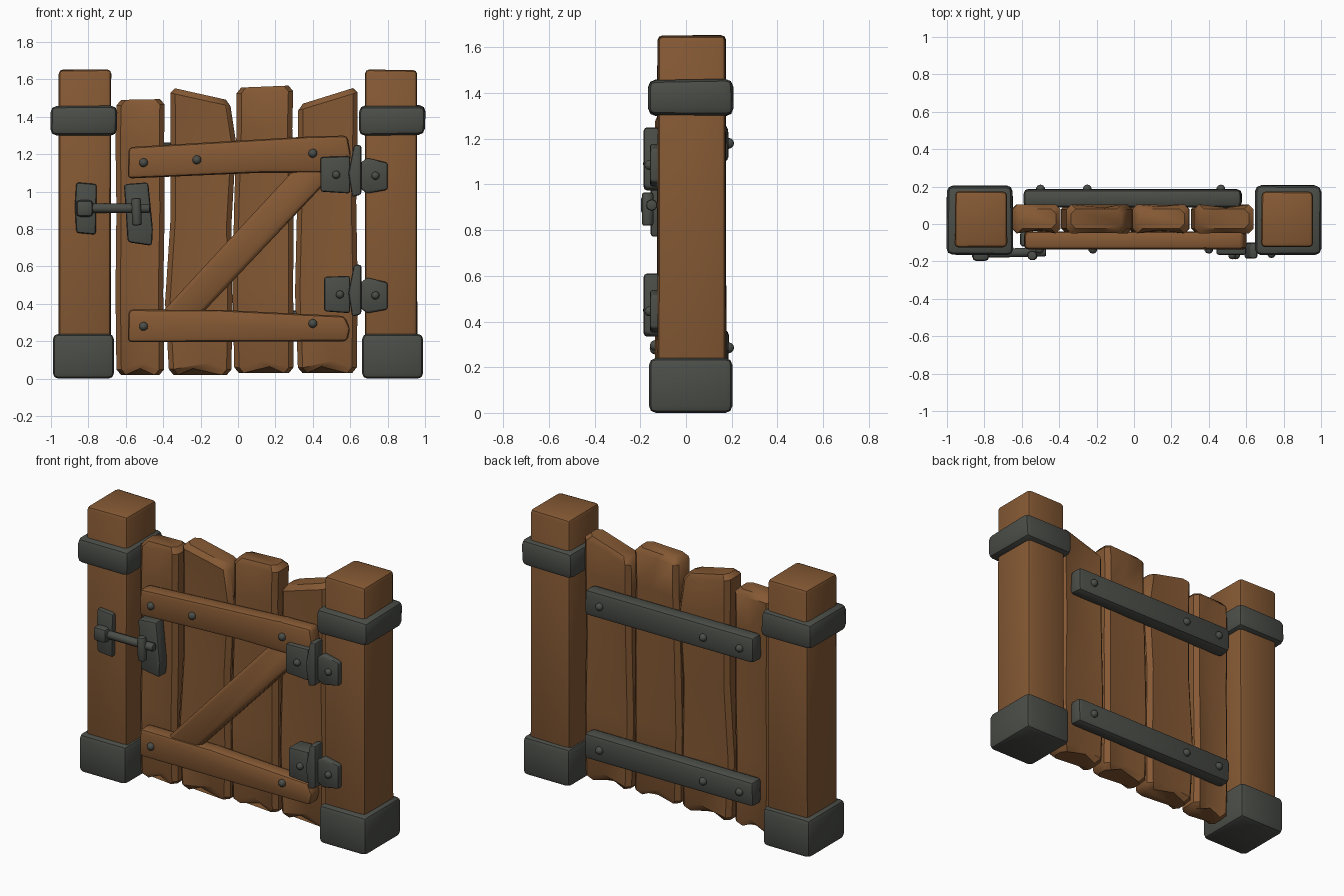
import bpy, bmesh, random
from mathutils import Matrix, Vector

random.seed(4)
cube = bpy.data.objects.get("Cube")
if cube:
    bpy.data.objects.remove(cube, do_unlink=True)


def material(name, rgb):
    m = bpy.data.materials.new(name)
    m.use_nodes = True
    m.diffuse_color = (*rgb, 1)
    m.node_tree.nodes["Principled BSDF"].inputs["Base Color"].default_value = (*rgb, 1)
    return m


wood = material("brown wood", (0.235, 0.10, 0.034))
iron = material("dark iron", (0.07, 0.075, 0.065))
parts = []


def finish(name, bm, mat):
    bmesh.ops.recalc_face_normals(bm, faces=bm.faces)
    mesh = bpy.data.meshes.new(name)
    bm.to_mesh(mesh)
    bm.free()
    mesh.materials.append(mat)
    ob = bpy.data.objects.new(name, mesh)
    bpy.context.scene.collection.objects.link(ob)
    parts.append(ob)
    return ob


def slab(name, outline, y0, y1, mat, bevel=0.02, wobble=0.0):
    """Extrude an x-z outline from y0 to y1 and round its edges."""
    bm = bmesh.new()
    rings = [[bm.verts.new((x, y, z)) for x, z in outline] for y in (y0, y1)]
    bm.faces.new(rings[0])
    bm.faces.new(rings[1])
    n = len(outline)
    for i in range(n):
        j = (i + 1) % n
        bm.faces.new((rings[0][i], rings[0][j], rings[1][j], rings[1][i]))
    for v in bm.verts:
        v.co += Vector([random.uniform(-wobble, wobble) for _ in range(3)])
    bmesh.ops.recalc_face_normals(bm, faces=bm.faces)
    bmesh.ops.bevel(bm, geom=bm.edges[:], offset=bevel, segments=2,
                    profile=0.5, affect='EDGES')
    return finish(name, bm, mat)


def box(name, x, y, z, mat, bevel=0.02, wobble=0.0):
    return slab(name, [(x[0], z[0]), (x[1], z[0]), (x[1], z[1]), (x[0], z[1])],
                y[0], y[1], mat, bevel, wobble)


def bolt(name, x, y, z, r=0.024):
    bm = bmesh.new()
    bmesh.ops.create_icosphere(bm, subdivisions=2, radius=r,
                               matrix=Matrix.Translation((x, y, z)))
    return finish(name, bm, iron)


def rod(name, start, end, r):
    bm = bmesh.new()
    a, b = Vector(start), Vector(end)
    turn = (b - a).to_track_quat('Z', 'Y').to_matrix().to_4x4()
    bmesh.ops.create_cone(bm, cap_ends=True, segments=10, radius1=r, radius2=r,
                          depth=(b - a).length,
                          matrix=Matrix.Translation((a + b) / 2) @ turn)
    ends = [e for e in bm.edges if any(len(f.verts) > 4 for f in e.link_faces)]
    bmesh.ops.bevel(bm, geom=ends, offset=r * 0.35, segments=2, profile=0.5,
                    affect='EDGES')
    return finish(name, bm, iron)


def plank(name, rows, top_left, top_right, bottom=0.02):
    """Loft chamfered rings up a rough board; rows are (height share, left, right)."""
    y0, y1, c = -0.05, 0.105, 0.026
    inset = 0.025
    first, last = rows[0], rows[-1]
    levels = [(0, first[1] + inset, first[2] - inset, inset)]
    levels += [(*r, 0) for r in rows]
    levels += [(1, last[1] + inset, last[2] - inset, inset)]
    bm = bmesh.new()
    rings = []
    for k, (t, l, r, shrink) in enumerate(levels):
        a, b = y0 + shrink, y1 - shrink
        m = l + (r - l) * random.uniform(0.35, 0.65)
        dent = 0.0 if shrink else 0.022
        pts = [(l + c, a), (m, a + random.uniform(0, dent)), (r - c, a), (r, a + c),
               (r, b - c), (r - c, b), (m, b - random.uniform(0, dent)), (l + c, b),
               (l, b - c), (l, a + c)]
        ring = []
        for i, (x, y) in enumerate(pts):
            s = (x - first[1]) / (first[2] - first[1])
            top = top_left + (top_right - top_left) * s
            z = bottom + (top - bottom) * t
            if k < 2 and i in (1, 6):      # split lower end
                z += 0.035
            ring.append(bm.verts.new((x, y, z)))
        rings.append(ring)
    for low, high in zip(rings, rings[1:]):
        for i in range(10):
            j = (i + 1) % 10
            bm.faces.new((low[i], low[j], high[j], high[i]))
    bm.faces.new(rings[0])
    bm.faces.new(rings[-1])
    return finish(name, bm, wood)


# Posts with iron feet and collars, mirrored left and right
for side, s in (("right", -1), ("left", 1)):
    def span(a, b):
        return sorted((s * a, s * b))
    box(side + "_post", span(0.68, 0.957), (-0.126, 0.175), (0.03, 1.652), wood, 0.022, 0.003)
    box(side + "_post_foot", span(0.663, 0.99), (-0.162, 0.203), (0, 0.24), iron, 0.03)
    box(side + "_post_collar", span(0.648, 1.0), (-0.165, 0.205), (1.302, 1.46), iron, 0.034, 0.004)

# Upright boards
plank("board_1", [(0.02, -0.65, -0.395), (0.3, -0.655, -0.4), (0.6, -0.65, -0.392),
                  (0.85, -0.655, -0.395), (0.98, -0.65, -0.392)], 1.49, 1.495)
plank("board_2", [(0.02, -0.37, -0.035), (0.25, -0.39, -0.03), (0.55, -0.36, -0.035),
                  (0.85, -0.36, -0.01), (0.98, -0.362, -0.04)], 1.56, 1.485)
plank("board_3", [(0.02, -0.02, 0.297), (0.3, -0.03, 0.295), (0.6, -0.02, 0.297),
                  (0.85, -0.008, 0.29), (0.98, -0.008, 0.295)], 1.555, 1.568, 0.03)
plank("board_4", [(0.02, 0.32, 0.635), (0.3, 0.305, 0.64), (0.6, 0.315, 0.632),
                  (0.85, 0.32, 0.64), (0.98, 0.322, 0.64)], 1.462, 1.56, 0.03)

# Front rails and diagonal brace
slab("upper_front_rail", [(-0.59, 1.07), (0.1, 1.10), (0.58, 1.10), (0.605, 1.19),
                          (0.585, 1.30), (0.38, 1.295), (-0.585, 1.238)],
     -0.135, -0.04, wood, 0.022)
slab("lower_front_rail", [(-0.59, 0.195), (0.585, 0.2), (0.6, 0.27), (0.57, 0.335),
                          (-0.1, 0.368), (-0.585, 0.37)], -0.135, -0.04, wood, 0.022)
slab("diagonal_brace", [(-0.43, 0.33), (-0.21, 0.33), (0.48, 1.06), (0.44, 1.14),
                        (0.32, 1.14)], -0.122, -0.04, wood, 0.022)

# Iron rails across the back, with bolts on both faces
for label, z in (("upper", 1.18), ("lower", 0.285)):
    box(label + "_back_rail", (-0.59, 0.575), (0.09, 0.187), (z - 0.08, z + 0.08),
        iron, 0.025, 0.003)
    for i, x in enumerate((-0.5, -0.25, 0.465)):
        bolt(f"{label}_back_bolt_{i + 1}", x, 0.187, z)
for i, (x, z) in enumerate(((-0.505, 1.155), (-0.22, 1.17), (0.4, 1.205),
                            (-0.505, 0.28), (0.4, 0.295))):
    bolt(f"front_bolt_{i + 1}", x, -0.135, z)

# Hinges
for label, dx, dz in (("upper", 0, 0), ("lower", 0.02, -0.64)):
    slab(label + "_hinge_gate_leaf", [(0.44 + dx, 1.0 + dz), (0.6, 0.99 + dz),
                                      (0.6, 1.19 + dz), (0.44 + dx, 1.185 + dz)],
         -0.165, -0.045, iron, 0.014)
    slab(label + "_hinge_post_leaf", [(0.65, 1.02 + dz), (0.69, 0.99 + dz), (0.8, 1.01 + dz),
                                      (0.8, 1.155 + dz), (0.69, 1.18 + dz), (0.65, 1.15 + dz)],
         -0.158, -0.11, iron, 0.012)
    slab(label + "_hinge_knuckle", [(0.61, 0.97 + dz), (0.66, 0.985 + dz),
                                    (0.66, 1.25 + dz), (0.62, 1.25 + dz), (0.59, 1.1 + dz)],
         -0.185, -0.1, iron, 0.014)
    bolt(label + "_hinge_gate_bolt", 0.525 + dx, -0.167, 1.09 + dz, 0.022)
    bolt(label + "_hinge_post_bolt", 0.735, -0.16, 1.085 + dz, 0.022)

# Latch: post plate, gate plate, sliding bar and handle
slab("latch_post_plate", [(-0.865, 0.78), (-0.76, 0.77), (-0.755, 1.04), (-0.865, 1.05),
                          (-0.872, 0.92)], -0.155, -0.11, iron, 0.014)
slab("latch_gate_plate", [(-0.59, 0.73), (-0.46, 0.71), (-0.455, 0.8), (-0.48, 1.05),
                          (-0.61, 1.04)], -0.12, -0.04, iron, 0.016)
rod("latch_bar", (-0.86, -0.158, 0.912), (-0.47, -0.15, 0.91), 0.025)
rod("latch_handle", (-0.54, -0.168, 0.82), (-0.545, -0.168, 0.965), 0.026)
box("latch_keeper", (-0.865, -0.775), (-0.198, -0.12), (0.865, 0.955), iron, 0.022)

# Smooth shading with sharp creases kept
for ob in bpy.context.selected_objects:
    ob.select_set(False)
for ob in parts:
    ob.select_set(True)
bpy.context.view_layer.objects.active = parts[0]
bpy.ops.object.shade_smooth_by_angle(angle=0.7)
